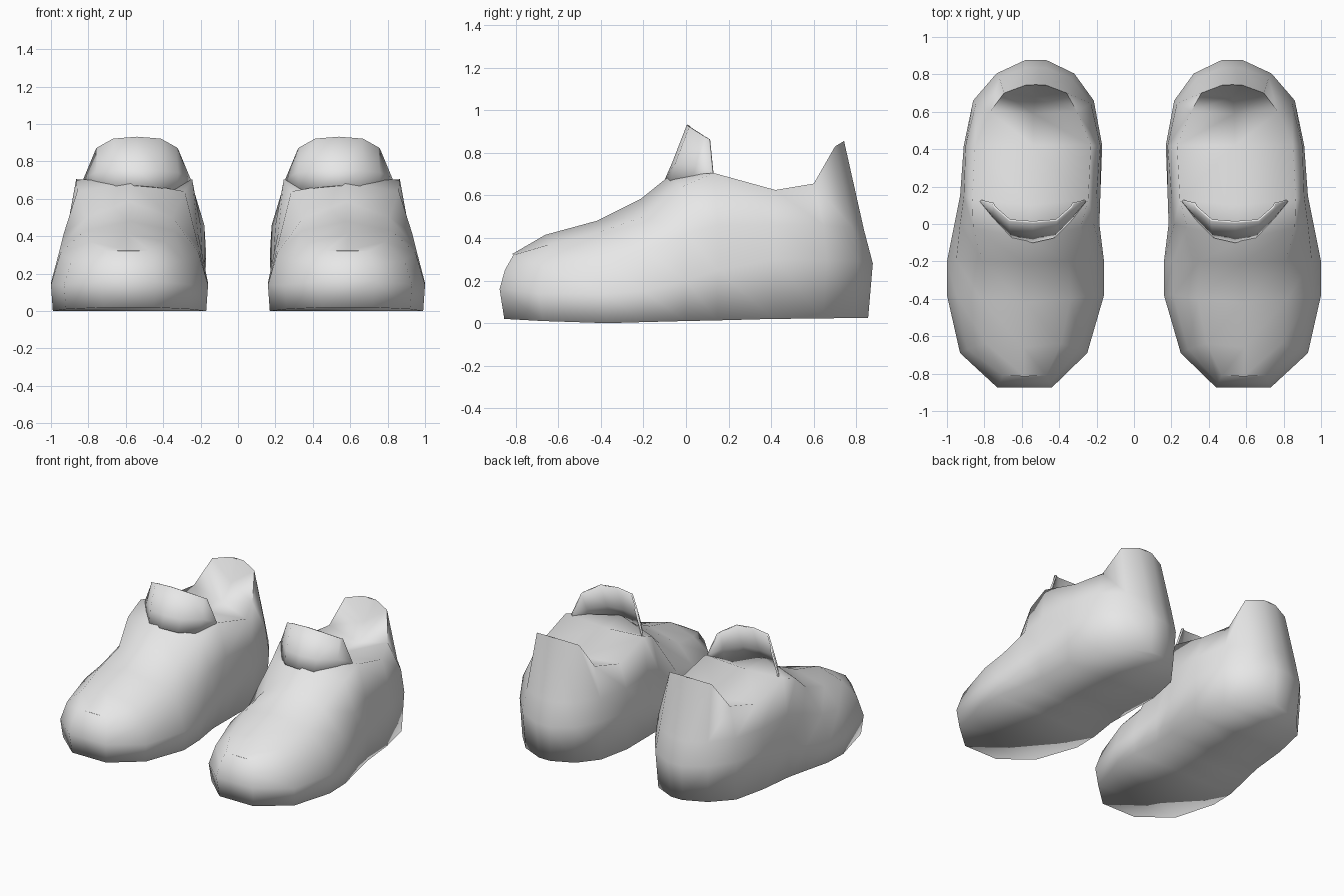
import bpy, bmesh, math

if "Cube" in bpy.data.objects:
    bpy.data.objects.remove(bpy.data.objects["Cube"])

grey = bpy.data.materials.new("soft_grey")
grey.diffuse_color = (0.8, 0.8, 0.8, 1)
grey.use_nodes = True
grey.node_tree.nodes["Principled BSDF"].inputs["Base Color"].default_value = grey.diffuse_color


def make_object(name, verts, faces, angle):
    mesh = bpy.data.meshes.new(name)
    bm = bmesh.new()
    vs = [bm.verts.new(v) for v in verts]
    for f in faces:
        bm.faces.new([vs[i] for i in f])
    bmesh.ops.recalc_face_normals(bm, faces=bm.faces)
    bm.to_mesh(mesh)
    bm.free()
    mesh.materials.append(grey)
    ob = bpy.data.objects.new(name, mesh)
    bpy.context.collection.objects.link(ob)
    bpy.ops.object.select_all(action='DESELECT')
    ob.select_set(True)
    bpy.context.view_layer.objects.active = ob
    bpy.ops.object.shade_smooth_by_angle(angle=math.radians(angle))
    return ob


# Shoe stations from toe to heel:
# widest line (y, x inner, x outer, z), side (y, inset, z),
# shoulder or rim (y, inset, z), centre (y, z), sole z
stations = [
    ((-.875, .44, .73, .16), (-.85, .01, .25), (-.81, .03, .32), (-.815, .325), .02),
    ((-.69, .25, .93, .14), (-.67, .04, .27), (-.64, .14, .37), (-.66, .415), .01),
    ((-.38, .16, 1.0, .14), (-.38, .05, .31), (-.40, .18, .43), (-.42, .48), .0),
    ((-.20, .16, 1.0, .15), (-.19, .05, .34), (-.20, .19, .50), (-.21, .585), .005),
    ((.00, .185, .96, .20), (.0, .03, .42), (-.02, .10, .64), (-.08, .69), .01),
    ((.15, .18, .93, .25), (.15, .02, .46), (.13, .065, .705), (.10, .67), .013),
    ((.42, .17, .91, .30), (.42, .01, .46), (.42, .06, .625), (.42, .59), .02),
    ((.66, .215, .86, .30), (.645, .015, .46), (.60, .09, .655), (.59, .60), .022),
    ((.805, .32, .735, .29), (.78, .015, .45), (.70, .04, .83), (.68, .71), .025),
    ((.877, .47, .58, .28), (.835, .0, .44), (.742, .0, .855), (.745, .857), .025),
]


def station_points(wide, side, rim, centre, sole):
    y, a, b, z = wide
    left = [(a + .01, y * .975, sole), (a, y, z),
            (a + side[1], side[0], side[2]), (a + rim[1], rim[0], rim[2])]
    right = [(b - .01, y * .975, sole), (b, y, z),
             (b - side[1], side[0], side[2]), (b - rim[1], rim[0], rim[2])]
    return left + [((a + b) / 2, centre[0], centre[1])] + right[::-1]


# Shoe body: loft through the stations, closed at toe and heel
N = 9
verts, faces = [], []
for s in stations:
    verts += station_points(*s)
for i in range(len(stations) - 1):
    for j in range(N):
        k = (j + 1) % N
        faces.append((i * N + j, i * N + k, (i + 1) * N + k, (i + 1) * N + j))
for base in (0, (len(stations) - 1) * N):
    for j in range(3):
        faces.append((base + j, base + j + 1, base + 7 - j, base + 8 - j))
    faces.append((base + 3, base + 4, base + 5))
body = make_object("shoe_body", verts, faces, 98)

# Tongue: curved upright flap, given as half rows (offset from centre, y, z)
rows = [
    [(.28, .12, .66), (.21, .03, .64), (.11, -.07, .66), (0, -.095, .67)],
    [(.28, .125, .71), (.215, .05, .74), (.12, -.045, .75), (0, -.06, .75)],
    [(.215, .11, .865), (.205, .09, .875), (.125, .02, .92), (0, .01, .93)],
]
verts, faces = [], []
for row in rows:
    verts += [(.54 - d, y, z) for d, y, z in row]
    verts += [(.54 + d, y, z) for d, y, z in row[-2::-1]]
for r in range(2):
    for j in range(6):
        faces.append((r * 7 + j, r * 7 + j + 1, r * 7 + j + 8, r * 7 + j + 7))
tongue = make_object("tongue", verts, faces, 60)
solid = tongue.modifiers.new("thickness", 'SOLIDIFY')
solid.thickness = .012
solid.offset = 0

# Second shoe of the pair
for ob in (body, tongue):
    mirror = ob.modifiers.new("pair", 'MIRROR')
    mirror.use_axis[0] = True
    mirror.use_mirror_merge = False
